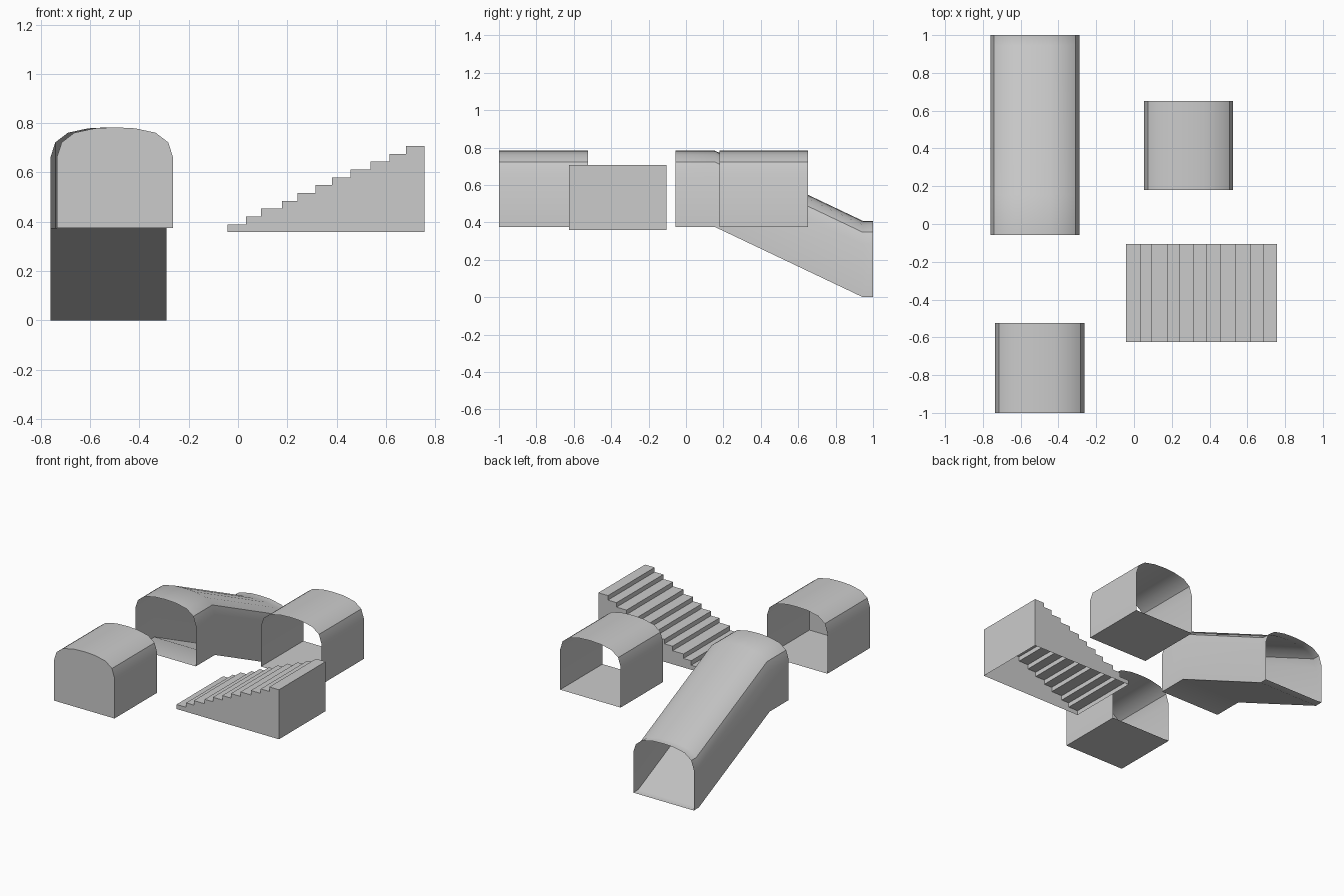
import bpy, bmesh, math

if "Cube" in bpy.data.objects:
    bpy.data.objects.remove(bpy.data.objects["Cube"])

# half of the arch section, wall foot to crown: (offset from centre, height above floor)
HALF = [(0.236, 0.0), (0.236, 0.285), (0.216, 0.347), (0.165, 0.386), (0.082, 0.404), (0.0, 0.408)]
ARCH = HALF + [(-x, z) for x, z in reversed(HALF[:-1])]


def finish(name, bm, smooth=False):
    bmesh.ops.recalc_face_normals(bm, faces=bm.faces)
    mesh = bpy.data.meshes.new(name)
    bm.to_mesh(mesh)
    bm.free()
    ob = bpy.data.objects.new(name, mesh)
    bpy.context.collection.objects.link(ob)
    if smooth:
        bpy.ops.object.select_all(action='DESELECT')
        ob.select_set(True)
        bpy.context.view_layer.objects.active = ob
        bpy.ops.object.shade_smooth_by_angle(angle=math.radians(30))
    return ob


def tunnel(name, cx, path, close_front=False):
    """Sweep the arch, floor included, along (y, floor height) stations."""
    bm = bmesh.new()
    rings = [[bm.verts.new((cx + x, y, z + h)) for x, h in ARCH] for y, z in path]
    n = len(ARCH)
    for a, b in zip(rings, rings[1:]):
        for i in range(n):
            j = (i + 1) % n
            bm.faces.new((a[i], a[j], b[j], b[i]))
    if close_front:
        bm.faces.new(rings[0])
    return finish(name, bm, True)


# tunnel pieces: dead end, straight and sloping
tunnel("dead_end_tunnel", -0.499, [(-1.0, 0.375), (-0.525, 0.375)], True)
tunnel("straight_tunnel", 0.289, [(0.18, 0.375), (0.652, 0.375)])
tunnel("sloping_tunnel", -0.525, [(-0.057, 0.375), (0.155, 0.375), (0.945, 0.0), (1.0, 0.0)])

# staircase: hollow shell with an open underside
xs = [-0.042, 0.033, 0.093, 0.178, 0.242, 0.315, 0.382, 0.457, 0.538, 0.615, 0.682, 0.757]
base, top = 0.358, 0.707
rise = (top - base) / (len(xs) - 1)
outline = [(xs[0], base)]
for i in range(len(xs) - 1):
    z = base + rise * (i + 1)
    outline += [(xs[i], z), (xs[i + 1], z)]
outline.append((xs[-1], base))
bm = bmesh.new()
front, back = [[bm.verts.new((x, y, z)) for x, z in outline] for y in (-0.625, -0.105)]
for i in range(len(outline) - 1):
    bm.faces.new((front[i], front[i + 1], back[i + 1], back[i]))
bm.faces.new(front)
bm.faces.new(back)
finish("staircase", bm)
